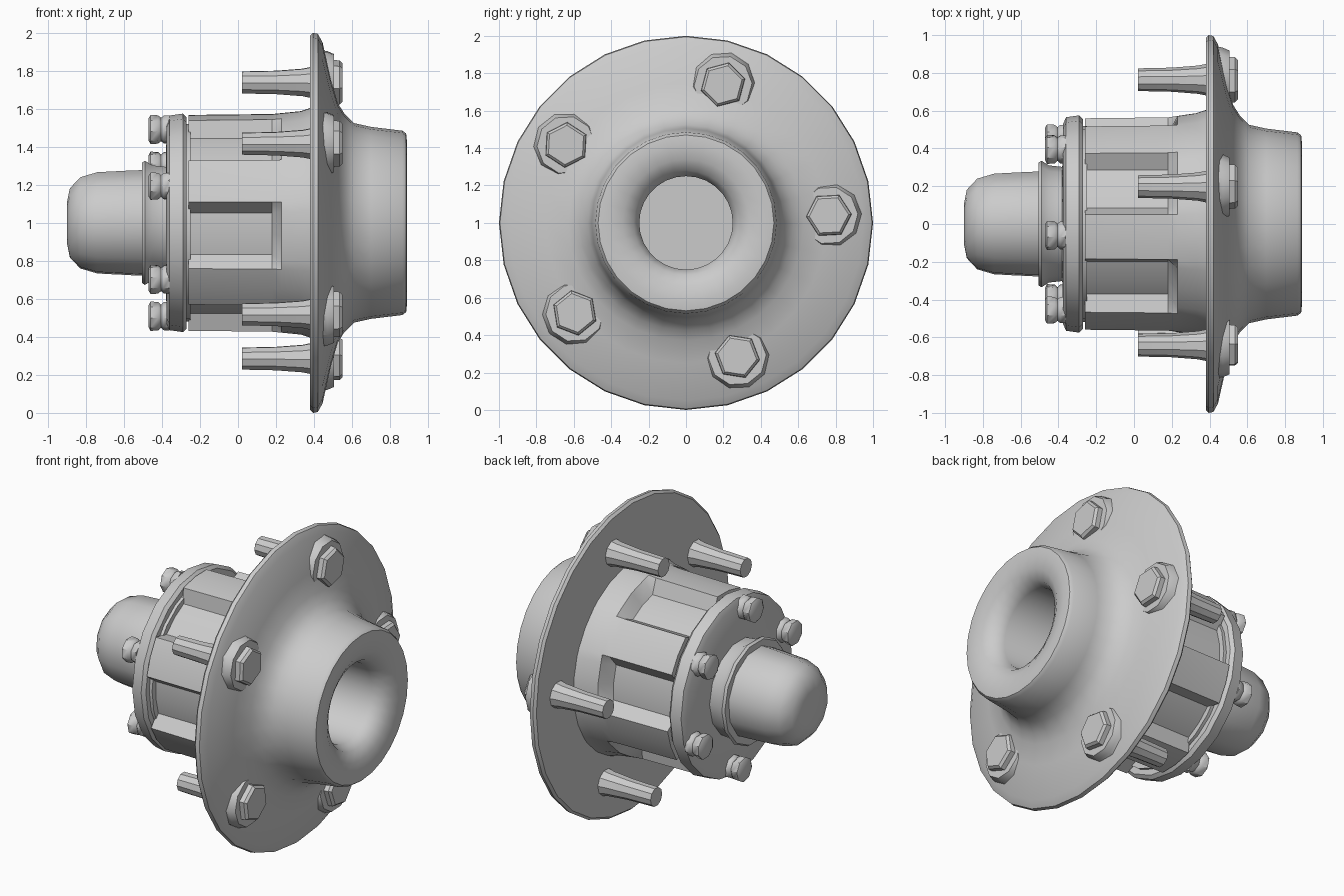
import bpy, math
from mathutils import Vector

if "Cube" in bpy.data.objects:
    bpy.data.objects.remove(bpy.data.objects["Cube"])

CZ = 1.0  # height of the hub axis, which runs along x


def finish(name, verts, faces, angle=35):
    me = bpy.data.meshes.new(name)
    me.from_pydata(verts, [], faces)
    ob = bpy.data.objects.new(name, me)
    bpy.context.collection.objects.link(ob)
    bpy.ops.object.select_all(action='DESELECT')
    ob.select_set(True)
    bpy.context.view_layer.objects.active = ob
    bpy.ops.object.mode_set(mode='EDIT')
    bpy.ops.mesh.select_all(action='SELECT')
    bpy.ops.mesh.normals_make_consistent(inside=False)
    bpy.ops.object.mode_set(mode='OBJECT')
    bpy.ops.object.shade_smooth_by_angle(angle=math.radians(angle))
    return ob


def skin(name, rings, angle=35):
    """Bridge equal-length rings and cap both ends."""
    n = len(rings[0])
    verts = [v for r in rings for v in r]
    faces = []
    for k in range(len(rings) - 1):
        for i in range(n):
            j = (i + 1) % n
            faces.append((k*n + i, k*n + j, (k+1)*n + j, (k+1)*n + i))
    faces.append(tuple(range(n)))
    faces.append(tuple(range((len(rings)-1)*n, len(rings)*n)))
    return finish(name, verts, faces, angle)


def lathe(name, profile, n, y=0, z=CZ, phase=0, angle=35):
    """Turn (x, radius) points about an axis parallel to x."""
    rings = [[(x, y + r*math.cos(phase + math.tau*i/n), z + r*math.sin(phase + math.tau*i/n))
              for i in range(n)] for x, r in profile]
    return skin(name, rings, angle)


def around(radius, start, count):
    for k in range(count):
        a = math.radians(start) + math.tau*k/count
        yield k + 1, a, radius*math.cos(a), CZ + radius*math.sin(a)


# wheel flange with flared collar and open bore
lathe("wheel_flange", [
    (0.38, 0.5), (0.38, 0.985), (0.395, 1.0), (0.42, 0.995), (0.445, 0.95), (0.49, 0.75),
    (0.525, 0.63), (0.56, 0.575), (0.61, 0.525), (0.70, 0.505), (0.865, 0.485),
    (0.885, 0.47), (0.89, 0.42), (0.875, 0.34), (0.84, 0.28), (0.78, 0.25),
    (0.15, 0.25), (0.03, 0.19), (-0.02, 0.08)], 28)

# barrel with six raised ribs aligned with the cover bolts
def barrel_ring(x, rib, valley):
    ring = []
    for k in range(6):
        for off, r in ((-12, rib), (0, rib), (12, rib), (17, valley), (30, valley), (43, valley)):
            a = math.radians(97 + 60*k + off)
            ring.append((x, r*math.cos(a), CZ + r*math.sin(a)))
    return ring

barrel = skin("hub_barrel", [barrel_ring(-0.26, 0.57, 0.485), barrel_ring(0.18, 0.575, 0.485),
                    barrel_ring(0.23, 0.58, 0.575), barrel_ring(0.33, 0.59, 0.59),
                    barrel_ring(0.39, 0.61, 0.61)])

# clear the barrel around the bore
cutter = lathe("bore_cutter", [(-0.03, 0.255), (0.6, 0.255)], 28)
cutter.hide_render = True
cut = barrel.modifiers.new("bore", 'BOOLEAN')
cut.object = cutter
cut.operation = 'DIFFERENCE'
bpy.context.view_layer.objects.active = barrel
bpy.ops.object.modifier_apply(modifier="bore")
bpy.data.objects.remove(cutter)

# cover plate and the neck that seats it
lathe("cover_neck", [(-0.29, 0.52), (-0.25, 0.52)], 24)
lathe("cover_plate", [(-0.38, 0.3), (-0.375, 0.53), (-0.36, 0.565), (-0.29, 0.575),
                      (-0.27, 0.555), (-0.27, 0.3)], 20)

# grease cap with its lip
lathe("cap_lip", [(-0.36, 0.3), (-0.45, 0.31), (-0.49, 0.335), (-0.505, 0.325),
                  (-0.50, 0.27)], 14)
lathe("grease_cap", [(-0.38, 0.285), (-0.55, 0.282), (-0.74, 0.272), (-0.83, 0.245),
                     (-0.885, 0.185), (-0.9, 0.11)], 12, phase=0.2, angle=40)

# cover bolts
for k, a, y, z in around(0.495, 97, 6):
    lathe(f"cover_bolt_{k}", [(-0.36, 0.075), (-0.39, 0.075), (-0.405, 0.062), (-0.42, 0.075),
                              (-0.46, 0.078), (-0.47, 0.06)], 8, y, z, a, 40)

# wheel studs: shank, pad and hexagonal head
for k, a, y, z in around(0.765, 3, 5):
    lathe(f"stud_shank_{k}", [(0.02, 0.06), (0.2, 0.064), (0.34, 0.075), (0.41, 0.09)], 10, y, z, a)
    lathe(f"stud_pad_{k}", [(0.40, 0.185), (0.47, 0.17), (0.505, 0.155)], 10, y, z, a)
    lathe(f"stud_head_{k}", [(0.45, 0.125), (0.535, 0.12), (0.55, 0.105)], 6, y, z, a)
